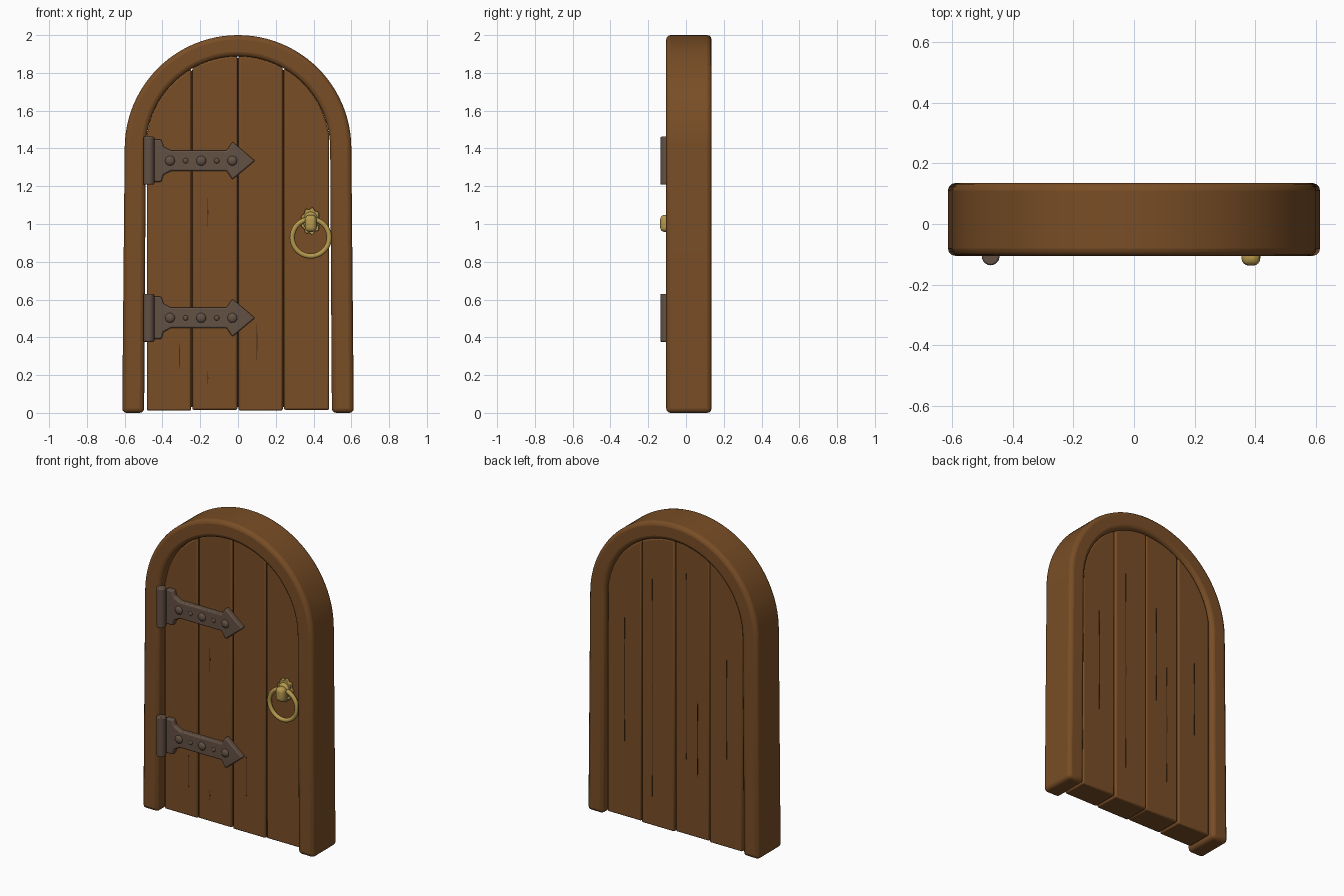
import bpy, bmesh, math
from math import sin, cos, pi, sqrt
from mathutils import Matrix

if "Cube" in bpy.data.objects:
    bpy.data.objects.remove(bpy.data.objects["Cube"])


def material(name, rgb):
    m = bpy.data.materials.new(name)
    m.use_nodes = True
    m.diffuse_color = (*rgb, 1)
    m.node_tree.nodes["Principled BSDF"].inputs["Base Color"].default_value = (*rgb, 1)
    return m


WOOD = material("brown wood", (0.19, 0.075, 0.019))
DARK = material("dark wood cracks", (0.06, 0.023, 0.007))
IRON = material("dull iron", (0.125, 0.082, 0.058))
BRASS = material("brass", (0.47, 0.32, 0.075))

SPRING = 1.40        # height where the arch begins
FRONT, BACK = -0.105, 0.135
PLANK_FRONT, PLANK_BACK = -0.058, 0.115


def finish(bm, name, mat, bevel=0, segments=2):
    bmesh.ops.recalc_face_normals(bm, faces=bm.faces)
    me = bpy.data.meshes.new(name)
    bm.to_mesh(me)
    bm.free()
    me.materials.append(mat)
    ob = bpy.data.objects.new(name, me)
    bpy.context.collection.objects.link(ob)
    if bevel:
        mod = ob.modifiers.new("soft edges", "BEVEL")
        mod.width, mod.segments, mod.limit_method = bevel, segments, "ANGLE"
        mod.angle_limit = math.radians(32)
    bpy.ops.object.select_all(action="DESELECT")
    ob.select_set(True)
    bpy.context.view_layer.objects.active = ob
    bpy.ops.object.shade_smooth_by_angle(angle=math.radians(40))
    return ob


def extrude_back(bm, depth):
    geo = bmesh.ops.extrude_face_region(bm, geom=bm.faces[:])["geom"]
    moved = [g for g in geo if isinstance(g, bmesh.types.BMVert)]
    bmesh.ops.translate(bm, verts=moved, vec=(0, depth, 0))


def slab(name, outline, y0, y1, mat, bevel=0):
    """Outline in x and z, given depth from y0 to y1."""
    bm = bmesh.new()
    bm.faces.new([bm.verts.new((x, y0, z)) for x, z in outline])
    extrude_back(bm, y1 - y0)
    return finish(bm, name, mat, bevel)


def dome(name, x, y, z, scale, mat):
    bm = bmesh.new()
    bmesh.ops.create_uvsphere(bm, u_segments=20, v_segments=12, radius=1,
                              matrix=Matrix.Translation((x, y, z)) @ Matrix.Diagonal((*scale, 1)))
    return finish(bm, name, mat)


def torus(name, centre, major, minor, mat, rot=None, n=40, k=10):
    bm = bmesh.new()
    m = Matrix.Translation(centre) @ (rot or Matrix())
    rings = []
    for i in range(n):
        a = 2 * pi * i / n
        ring = []
        for j in range(k):
            b = 2 * pi * j / k
            r = major + minor * cos(b)
            v = bm.verts.new((r * cos(a), minor * sin(b), r * sin(a)))
            v.co = m @ v.co
            ring.append(v)
        rings.append(ring)
    for i in range(n):
        p, q = rings[i], rings[(i + 1) % n]
        for j in range(k):
            h = (j + 1) % k
            bm.faces.new((p[j], p[h], q[h], q[j]))
    return finish(bm, name, mat)


# Arched frame with slightly splayed jambs
def arch_path(radius, foot, steps=48):
    arc = [(radius * cos(pi * i / steps), SPRING + radius * sin(pi * i / steps))
           for i in range(steps + 1)]
    return [(foot, 0)] + arc + [(-foot, 0)]


bm = bmesh.new()
outer = [bm.verts.new((x, FRONT, z)) for x, z in arch_path(0.60, 0.613)]
inner = [bm.verts.new((x, FRONT, z)) for x, z in arch_path(0.488, 0.497)]
for i in range(len(outer) - 1):
    bm.faces.new((outer[i], outer[i + 1], inner[i + 1], inner[i]))
extrude_back(bm, BACK - FRONT)
finish(bm, "arched_frame", WOOD, 0.024, 3)

# Four upright planks following the arch
EDGES = (-0.486, -0.245, 0, 0.24, 0.486)
for i in range(4):
    gap = 0.003
    a, b = EDGES[i] + gap, EDGES[i + 1] - gap
    xs = [b + (a - b) * s / 14 for s in range(15)]
    tops = [(x, SPRING + sqrt(max(0, 0.488 ** 2 - x * x))) for x in xs]
    foot = 0.012 + 0.004 * (i % 2)
    slab(f"plank_{i + 1}", [(a, foot), (b, foot)] + tops,
         PLANK_FRONT, PLANK_BACK - 0.004 * (i % 2), WOOD, 0.009)

# Dark backing seen through the gaps between planks
slab("gap_filler", [(-0.48, 0.03), (0.48, 0.03)] + arch_path(0.48, 0.48)[1:-1],
     PLANK_FRONT + 0.012, PLANK_BACK - 0.02, DARK)


# Narrow grain cracks on both faces of the planks
def crack(name, x, z0, z1, y):
    w = 0.003
    slab(name, [(x, z0), (x + w, (z0 + z1) / 2), (x, z1), (x - w, (z0 + z1) / 2)],
         y - 0.001, y + 0.001, DARK)


for i, (x, z0, z1) in enumerate([(-0.16, 0.98, 1.14), (-0.16, 0.15, 0.22),
                                 (-0.31, 0.2, 0.4), (0.1, 0.25, 0.5)]):
    crack(f"front_crack_{i + 1}", x, z0, z1, PLANK_FRONT)
for i, (x, z0, z1) in enumerate([(0.36, 0.3, 1.5), (0.16, 0.2, 1.6), (-0.08, 0.5, 1.7),
                                 (-0.16, 0.2, 1.1), (-0.37, 0.4, 1.4)]):
    y = PLANK_BACK - (0.004 if x > 0.24 or -0.245 < x < 0 else 0)
    crack(f"back_crack_{i + 1}", x, z0, z1, y)

# Strap hinges: upper and lower
HALF = [(-0.455, 0.112), (-0.405, 0.112), (-0.395, 0.075), (-0.355, 0.054),
        (-0.06, 0.054), (-0.03, 0.1), (0.09, 0)]
for label, z in (("lower", 0.49), ("upper", 1.335)):
    z = z + 0.013 if label == "lower" else z
    shape = [(x, z + h) for x, h in HALF] + [(x, z - h) for x, h in HALF[-2::-1]]
    slab(f"{label}_hinge_strap", shape, -0.088, -0.05, IRON, 0.008)
    bm = bmesh.new()
    bmesh.ops.create_cone(bm, cap_ends=True, segments=20, radius1=0.029, radius2=0.029,
                          depth=0.254, matrix=Matrix.Translation((-0.472, -0.107, z)))
    finish(bm, f"{label}_hinge_barrel", IRON, 0.006)
    for i in range(5):
        r = 0.014 if i % 2 else 0.026
        dome(f"{label}_hinge_rivet_{i + 1}", -0.36 + 0.0825 * i, -0.087, z,
             (r, r * 0.6, r), IRON)

# Ring handle: scalloped mount, knuckle and ring
HX = 0.385
petals = []
for i in range(64):
    a = 2 * pi * i / 64
    r = 1 + 0.08 * cos(9 * a)
    petals.append((HX + 0.05 * r * cos(a), 1.015 + 0.068 * r * sin(a)))
slab("handle_mount", petals, -0.08, -0.05, BRASS, 0.006)
dome("handle_boss", HX, -0.08, 1.015, (0.04, 0.025, 0.05), BRASS)
bm = bmesh.new()
bmesh.ops.create_cube(bm, size=1, matrix=Matrix.Translation((HX, -0.107, 1.003))
                      @ Matrix.Diagonal((0.062, 0.06, 0.09, 1)))
finish(bm, "handle_knuckle", BRASS, 0.024, 4)
torus("handle_ring", (HX, -0.09, 0.928), 0.098, 0.0135, BRASS)
